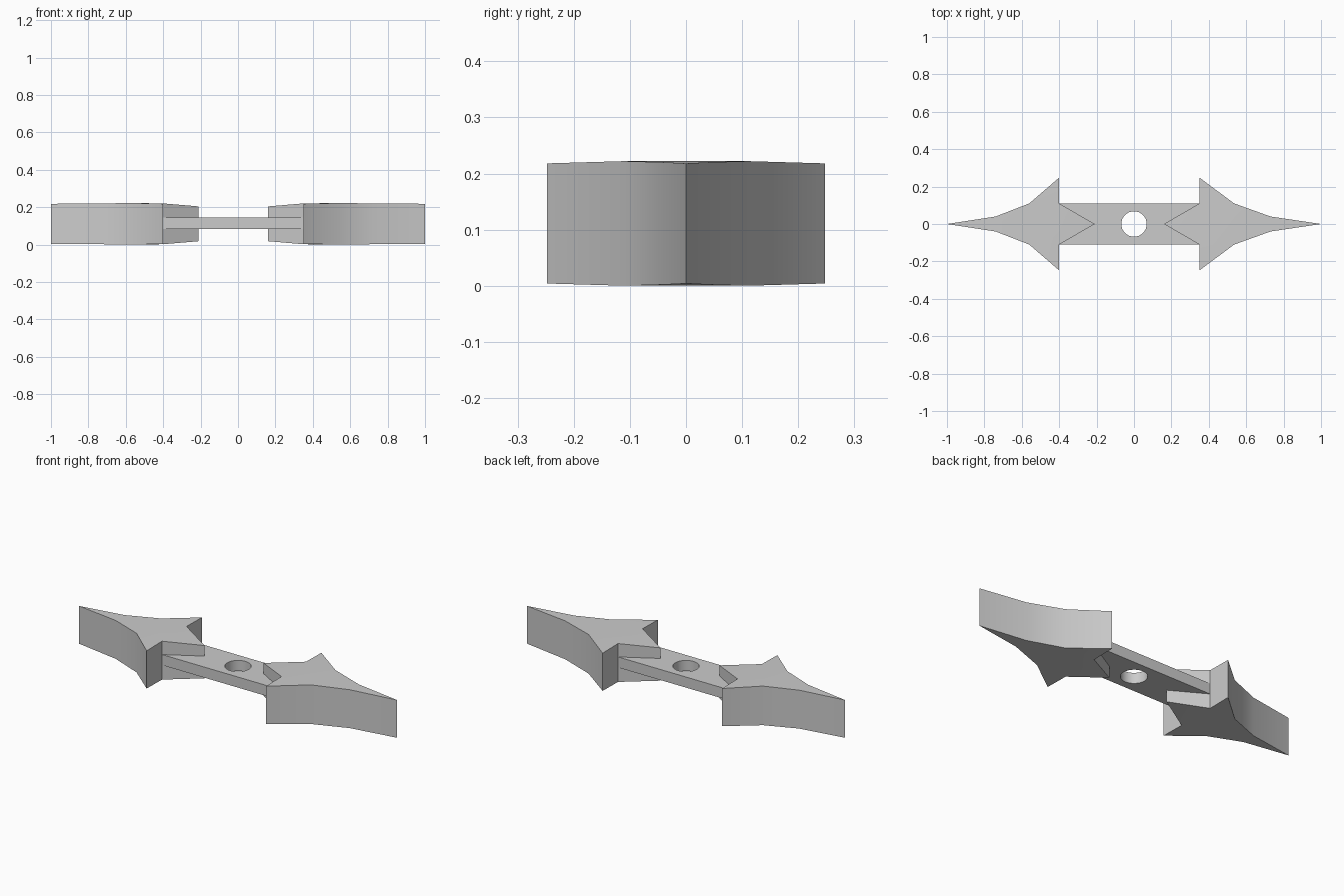
import bpy, bmesh

if "Cube" in bpy.data.objects:
    bpy.data.objects.remove(bpy.data.objects["Cube"])

MID = 0.111  # mid height of the whole model


def finish(obj, angle=0.52):
    bpy.ops.object.select_all(action='DESELECT')
    obj.select_set(True)
    bpy.context.view_layer.objects.active = obj
    bpy.ops.object.shade_smooth_by_angle(angle=angle)


def arrow_head(name, rows):
    """rows: x, half width, half height for tip, 2 blade rows, barb, root, inner point."""
    bm = bmesh.new()

    def layer(sign):
        out = []
        for x, w, h in rows:
            z = MID + sign * h
            if w == 0:
                v = bm.verts.new((x, 0, z))
                out.append((v, v))
            else:
                out.append((bm.verts.new((x, w, z)), bm.verts.new((x, -w, z))))
        t, a, b, barb, root, inner = out
        # caps
        bm.faces.new((t[0], a[0], a[1]))
        bm.faces.new((a[0], b[0], b[1], a[1]))
        bm.faces.new((b[0], root[0], root[1], b[1]))
        bm.faces.new((root[0], inner[0], root[1]))
        for s in (0, 1):
            bm.faces.new((b[s], barb[s], root[s]))
        return out

    top, bot = layer(1), layer(-1)
    # side walls
    for i in range(5):
        for s in (0, 1):
            bm.faces.new((top[i][s], top[i + 1][s], bot[i + 1][s], bot[i][s]))
    bmesh.ops.recalc_face_normals(bm, faces=bm.faces)
    me = bpy.data.meshes.new(name)
    bm.to_mesh(me)
    bm.free()
    obj = bpy.data.objects.new(name, me)
    bpy.context.collection.objects.link(obj)
    finish(obj)


# two arrow-shaped blades
arrow_head("left_blade", [(-1, 0, .107), (-.74, .04, .109), (-.56, .11, .111),
                          (-.40, .248, .107), (-.40, .11, .109), (-.21, 0, .093)])
arrow_head("right_blade", [(1, 0, .107), (.73, .04, .109), (.535, .11, .111),
                           (.35, .248, .107), (.35, .11, .109), (.16, 0, .093)])

# connecting bar with a round hole
bpy.ops.mesh.primitive_cube_add(size=1, location=(-.025, 0, .114))
bar = bpy.context.object
bar.name = "centre_bar"
bar.scale = (.75, .22, .06)
bpy.ops.object.transform_apply(location=True, rotation=False, scale=True)

bpy.ops.mesh.primitive_cylinder_add(vertices=32, radius=.068, depth=.4, location=(0, 0, MID))
cutter = bpy.context.object
cutter.name = "hole_cutter"
cutter.hide_render = True

mod = bar.modifiers.new("hole", 'BOOLEAN')
mod.operation = 'DIFFERENCE'
mod.solver = 'EXACT'
mod.object = cutter
bpy.context.view_layer.objects.active = bar
bpy.ops.object.modifier_apply(modifier="hole")
bpy.data.objects.remove(cutter)
finish(bar)
